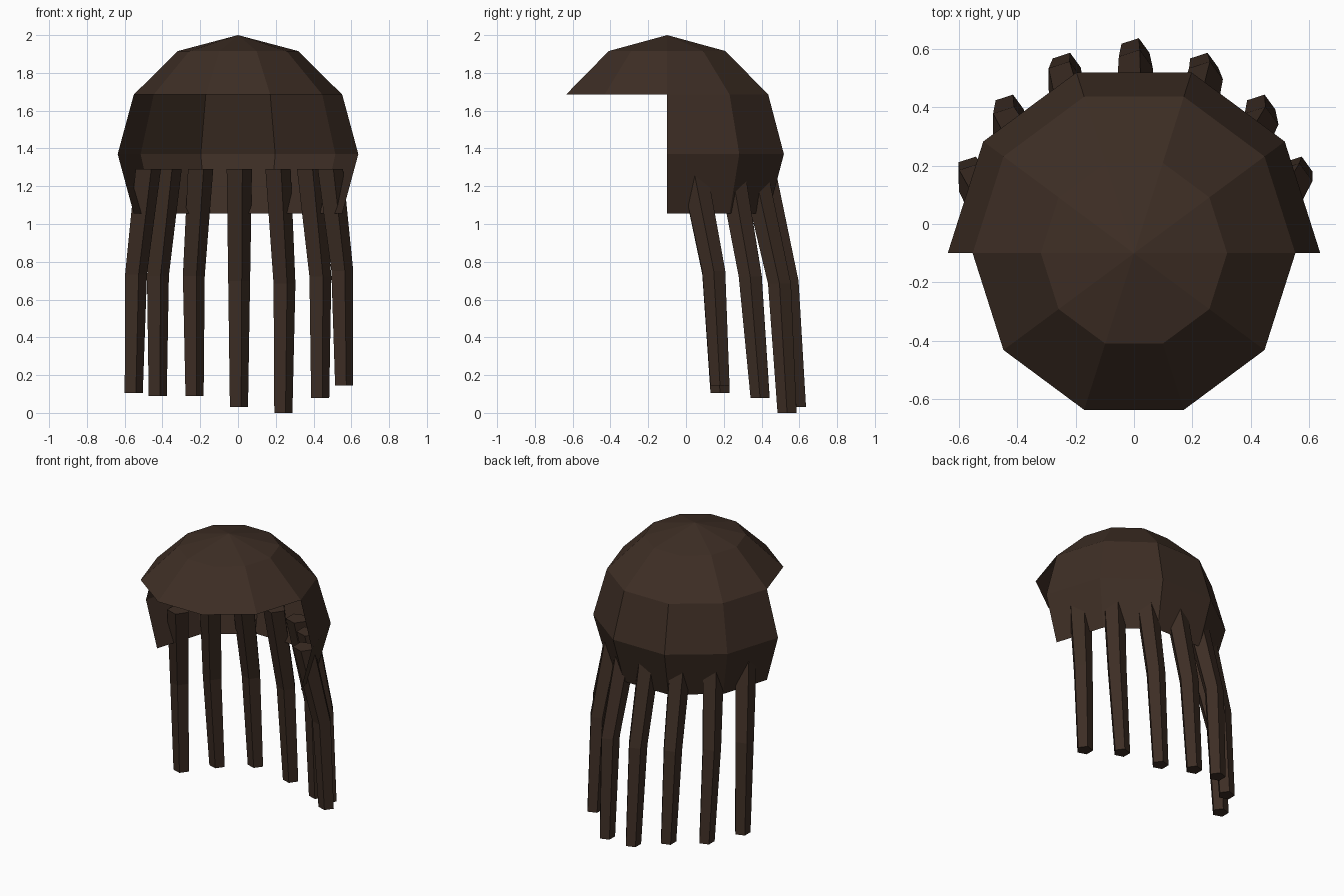
import bpy, bmesh
from math import sin, cos, pi, radians

if "Cube" in bpy.data.objects:
    bpy.data.objects.remove(bpy.data.objects["Cube"])

brown = bpy.data.materials.new("dark brown hair")
brown.diffuse_color = (0.047, 0.027, 0.018, 1)
brown.use_nodes = True
brown.node_tree.nodes["Principled BSDF"].inputs["Base Color"].default_value = brown.diffuse_color

CY = -0.10           # y of the dome axis
RX, RY, RZ, CZ = 0.637, 0.65, 0.63, 1.37


def finish(name, bm):
    me = bpy.data.meshes.new(name)
    bm.to_mesh(me)
    bm.free()
    me.materials.append(brown)
    ob = bpy.data.objects.new(name, me)
    bpy.context.collection.objects.link(ob)


def ring(bm, n, x, y, z, rx, ry):
    return [bm.verts.new((x + rx * cos(2 * pi * i / n), y + ry * sin(2 * pi * i / n), z))
            for i in range(n)]


def bridge(bm, upper, lower, count):
    n = len(upper)
    for i in range(count):
        j = (i + 1) % n
        bm.faces.new((lower[i], lower[j], upper[j], upper[i]))


# Hair cap: ten-sided dome, whole on top, only the back half below the fringe
bm = bmesh.new()
rings = []
for elev in (60, 30, 0, -30):
    c, s = cos(radians(elev)), sin(radians(elev))
    rings.append(ring(bm, 10, 0, CY, CZ + RZ * s, RX * c, RY * c))
apex = bm.verts.new((0, CY, CZ + RZ))
for i in range(10):
    bm.faces.new((rings[0][i], rings[0][(i + 1) % 10], apex))
bridge(bm, rings[0], rings[1], 10)
bridge(bm, rings[1], rings[2], 5)
bridge(bm, rings[2], rings[3], 5)
bmesh.ops.delete(bm, geom=[v for v in bm.verts if not v.link_faces], context='VERTS')
finish("hair_cap", bm)


# Strands: bent, tapering five-sided locks hanging from the back half
def strand(name, top, mid, end, z_end):
    z_top = 1.29
    z_mid = z_top - 0.47 * (z_top - z_end)
    bm = bmesh.new()
    a = ring(bm, 5, *top, z_top, 0.074, 0.074)
    b = ring(bm, 5, *mid, z_mid, 0.064, 0.064)
    c = ring(bm, 5, *end, z_end, 0.053, 0.053)
    bridge(bm, a, b, 5)
    bridge(bm, b, c, 5)
    bm.faces.new(a)
    bm.faces.new(c[::-1])
    finish(name, bm)


strand("strand_middle", (0, 0.403), (0, 0.535), (0, 0.585), 0.03)

# top, middle and end positions, then end heights on the right and left
pairs = {
    "inner": ((0.205, 0.36), (0.24, 0.495), (0.235, 0.535), 0.0, 0.09),
    "outer": ((0.372, 0.24), (0.43, 0.34), (0.43, 0.392), 0.08, 0.09),
    "side": ((0.482, 0.04), (0.546, 0.147), (0.557, 0.18), 0.145, 0.105),
}
for label, (top, mid, end, z_right, z_left) in pairs.items():
    for side, s, z in (("right", 1, z_right), ("left", -1, z_left)):
        pts = [(s * x, y) for x, y in (top, mid, end)]
        strand(f"strand_{label}_{side}", *pts, z)
